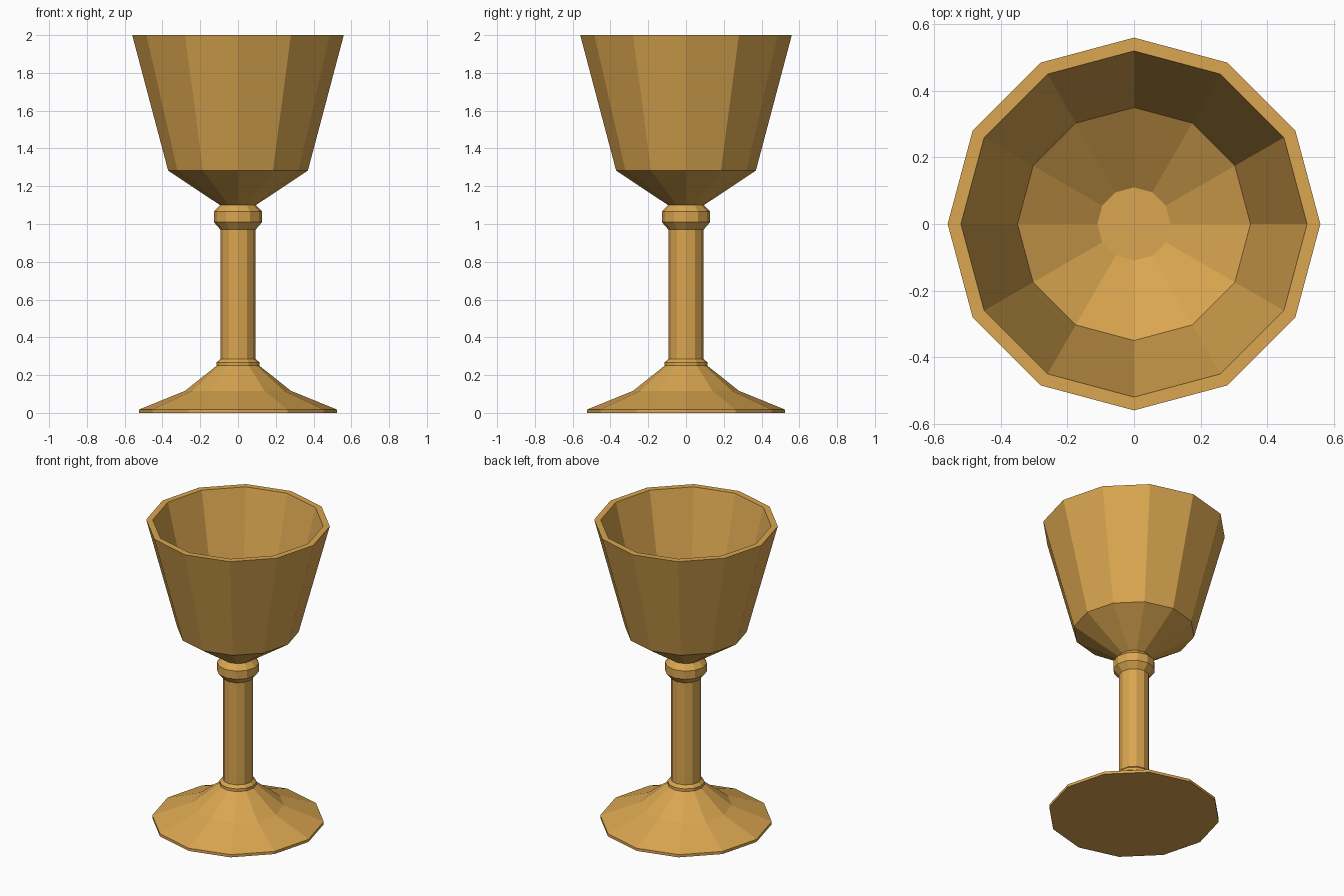
import bpy, bmesh
from math import radians, cos, sin

if "Cube" in bpy.data.objects:
    bpy.data.objects.remove(bpy.data.objects["Cube"])

SIDES = 12

# Profile sections as (radius, height), from the underside up and into the cup
foot = [(0.523, 0.0), (0.523, 0.018), (0.28, 0.117)]
collar = [(0.113, 0.25), (0.113, 0.268), (0.093, 0.286)]
stem_and_knop = [(0.093, 0.97), (0.128, 1.01), (0.128, 1.065), (0.095, 1.10)]
bowl_outside = [(0.37, 1.283), (0.56, 2.0)]
bowl_inside = [(0.52, 2.0), (0.35, 1.31), (0.11, 1.15)]
profile = foot + collar + stem_and_knop + bowl_outside + bowl_inside


def lathe(name, points, material):
    """Revolve a profile into a closed, flat-faced solid."""
    bm = bmesh.new()
    rings = [[bm.verts.new((r * cos(radians(360 * i / SIDES)),
                            r * sin(radians(360 * i / SIDES)), z))
              for i in range(SIDES)] for r, z in points]
    for low, high in zip(rings, rings[1:]):
        for i in range(SIDES):
            j = (i + 1) % SIDES
            bm.faces.new((low[i], low[j], high[j], high[i]))
    bm.faces.new(rings[0][::-1])   # underside of the foot
    bm.faces.new(rings[-1])        # floor of the cup
    bmesh.ops.recalc_face_normals(bm, faces=bm.faces)
    mesh = bpy.data.meshes.new(name)
    bm.to_mesh(mesh)
    bm.free()
    mesh.materials.append(material)
    obj = bpy.data.objects.new(name, mesh)
    bpy.context.collection.objects.link(obj)
    return obj


# Gold body
gold = bpy.data.materials.new("gold")
gold.diffuse_color = (0.70, 0.38, 0.08, 1)
gold.use_nodes = True
gold.node_tree.nodes["Principled BSDF"].inputs["Base Color"].default_value = gold.diffuse_color
lathe("goblet", profile, gold)
